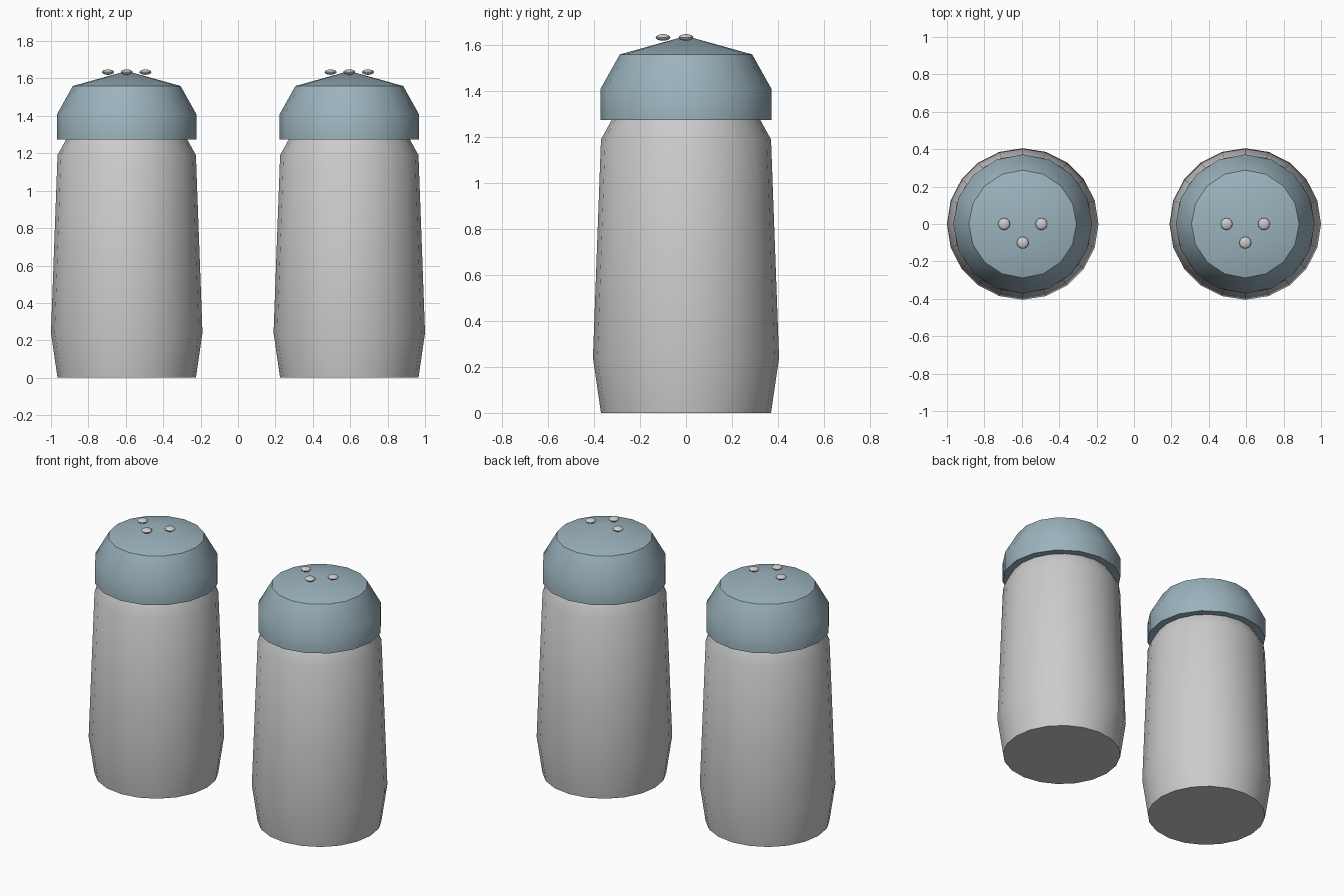
import bpy, bmesh, math

if "Cube" in bpy.data.objects:
    bpy.data.objects.remove(bpy.data.objects["Cube"])

def finish(name, bm, loc, mat=None):
    bmesh.ops.recalc_face_normals(bm, faces=bm.faces[:])
    me = bpy.data.meshes.new(name)
    bm.to_mesh(me)
    bm.free()
    ob = bpy.data.objects.new(name, me)
    ob.location = loc
    bpy.context.collection.objects.link(ob)
    if mat:
        me.materials.append(mat)
    bpy.ops.object.select_all(action='DESELECT')
    ob.select_set(True)
    bpy.context.view_layer.objects.active = ob
    bpy.ops.object.shade_smooth_by_angle(angle=math.radians(40))
    return ob

def lathe(profile, sides, apex=None):
    """Stack of rings (radius, z), closed below, closed above by a cap or a cone."""
    bm = bmesh.new()
    rings = [[bm.verts.new((r * math.cos(2 * math.pi * i / sides),
                            r * math.sin(2 * math.pi * i / sides), z))
              for i in range(sides)] for r, z in profile]
    for a, b in zip(rings, rings[1:]):
        for i in range(sides):
            j = (i + 1) % sides
            bm.faces.new((a[i], a[j], b[j], b[i]))
    bm.faces.new(rings[0][::-1])
    if apex is None:
        bm.faces.new(rings[-1])
    else:
        tip = bm.verts.new((0, 0, apex))
        for i in range(sides):
            bm.faces.new((rings[-1][i], rings[-1][(i + 1) % sides], tip))
    return bm

cap_mat = bpy.data.materials.new("cap_blue_grey")
cap_mat.diffuse_color = (0.33, 0.45, 0.51, 1)
cap_mat.use_nodes = True
cap_mat.node_tree.nodes["Principled BSDF"].inputs["Base Color"].default_value = cap_mat.diffuse_color

for side, x in (("left", -0.595), ("right", 0.595)):
    # tapered body with a shoulder tucked under the cap
    finish(f"{side}_shaker_body",
           lathe([(0.37, 0), (0.405, 0.24), (0.37, 1.19), (0.315, 1.29)], 20),
           (x, 0, 0))
    # cap with sloped rim and shallow conical top
    finish(f"{side}_shaker_cap",
           lathe([(0.372, 1.275), (0.372, 1.41), (0.288, 1.56)], 16, apex=1.64),
           (x, 0, 0), cap_mat)
    # three flattened beads marking the holes
    for n, (dx, dy) in enumerate(((-0.1, 0), (0.1, 0), (0, -0.1))):
        bm = bmesh.new()
        bmesh.ops.create_uvsphere(bm, u_segments=12, v_segments=8, radius=0.032)
        bmesh.ops.scale(bm, vec=(1, 1, 0.45), verts=bm.verts[:])
        finish(f"{side}_hole_bead_{n + 1}", bm, (x + dx, dy, 1.634))
